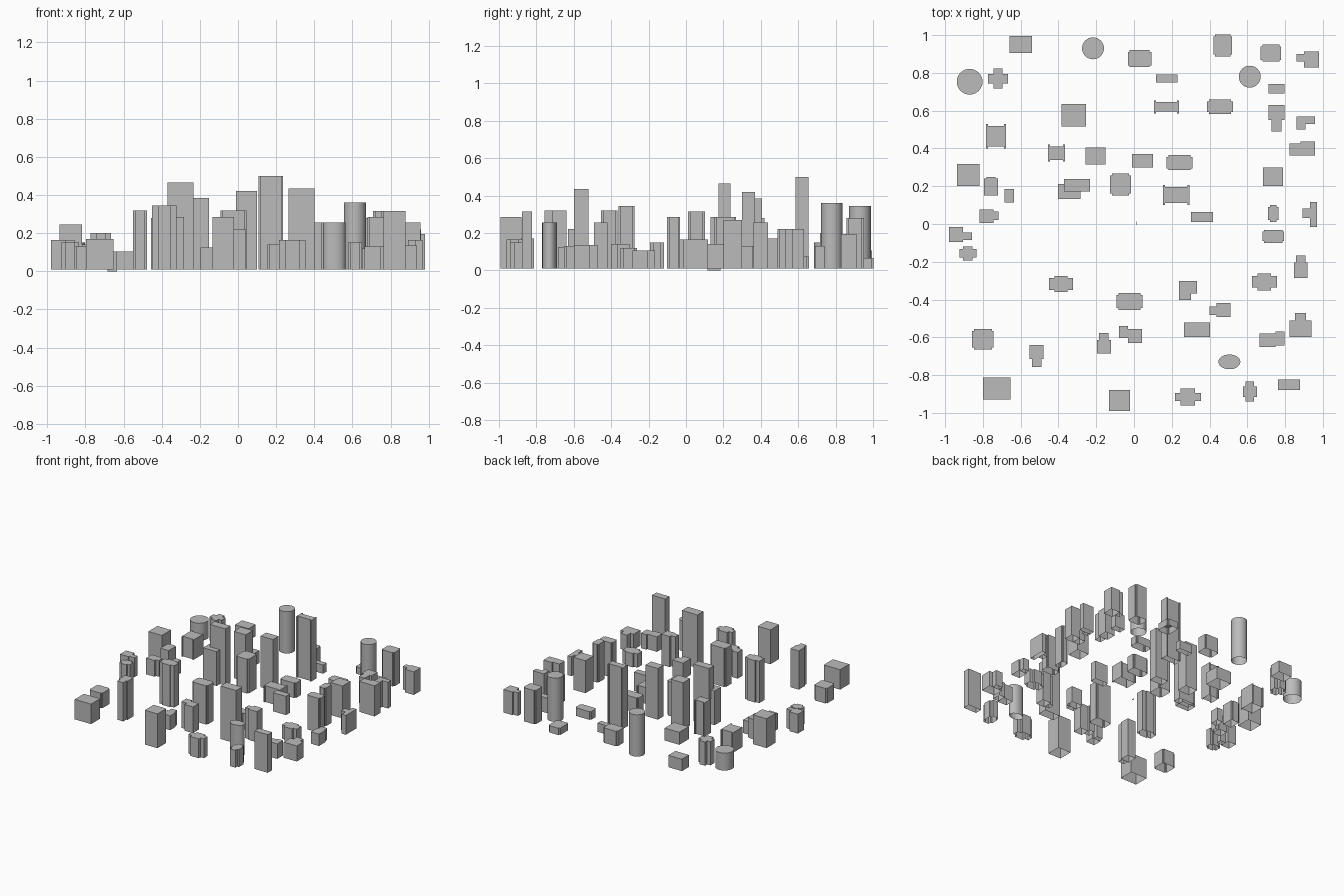
import bpy
import bmesh
from math import cos, sin, tau

default = bpy.data.objects.get("Cube")
if default:
    bpy.data.objects.remove(default, do_unlink=True)

grey = bpy.data.materials.new("concrete_grey")
grey.use_nodes = True
grey.diffuse_color = (0.5, 0.5, 0.5, 1)
grey.node_tree.nodes["Principled BSDF"].inputs["Base Color"].default_value = grey.diffuse_color

GROUND = 0.01  # most buildings stand slightly above the lowest one


# Footprints: one quadrant of the plan is mirrored to all four corners
def mirrored(x, y, quadrant):
    back = quadrant[::-1]
    plan = list(quadrant)
    plan += [(-u, v) for u, v in back]
    plan += [(-u, -v) for u, v in quadrant]
    plan += [(u, -v) for u, v in back]
    return [((x + u) / 100, (y + v) / 100) for u, v in plan]


def rectangle(x, y, width, depth):
    return mirrored(x, y, [(width / 2, depth / 2)])


def notched(x, y, width, depth, cut=1, cut_y=None):
    a, b = width / 2, depth / 2
    low = b - (cut if cut_y is None else cut_y)
    return mirrored(x, y, [(a, low), (a - cut, low), (a - cut, b)])


def pillared(x, y, width, depth, pillar=1):
    a, b = width / 2, depth / 2
    return mirrored(x, y, [(a, b), (a - pillar, b), (a - pillar, b - pillar)])


def ellipse(x, y, rx, ry):
    steps = 32
    angles = [tau * i / steps for i in range(steps)]
    return [((x + rx * cos(t)) / 100, (y + ry * sin(t)) / 100) for t in angles]


# A building is one or more footprints raised to a roof, open underneath
def building(name, top, *plans, base=GROUND, smooth=False):
    bm = bmesh.new()
    for plan in plans:
        lower = [bm.verts.new((x, y, base)) for x, y in plan]
        upper = [bm.verts.new((x, y, top / 100)) for x, y in plan]
        bm.faces.new(upper)
        for i in range(len(plan)):
            j = (i + 1) % len(plan)
            wall = bm.faces.new((lower[i], lower[j], upper[j], upper[i]))
            wall.smooth = smooth
    if smooth:
        for edge in bm.edges:
            edge.smooth = not any(len(f.verts) > 4 for f in edge.link_faces)
    mesh = bpy.data.meshes.new(name)
    bm.to_mesh(mesh)
    bm.free()
    mesh.materials.append(grey)
    obj = bpy.data.objects.new(name, mesh)
    bpy.context.collection.objects.link(obj)
    return obj


# Round towers
building("round_tower_west", 15, ellipse(-87, 75.3, 6.8, 6.8), smooth=True)
building("round_tower_north", 34.5, ellipse(-21.7, 93, 5.8, 5.8), smooth=True)
building("round_tower_east", 36, ellipse(61.3, 78, 5.8, 5.8), smooth=True)
building("oval_tower_south", 25.5, ellipse(50.5, -73, 5.8, 3.9), smooth=True)

# Plain rectangular blocks
building("low_block_north", 10.5, rectangle(-60, 95, 12, 9))
building("low_slab_north", 8, rectangle(17.3, 77, 11.5, 4.4))
building("low_block_east", 13, rectangle(75.5, 71.5, 8.5, 5))
building("broad_block", 11, rectangle(-32, 57.5, 13, 12))
building("tall_block_centre", 38.5, rectangle(-20.5, 36, 10.6, 9))
building("tall_block_inner", 42, rectangle(4.5, 33.5, 11, 7))
building("block_west", 24.5, rectangle(-87.7, 26, 12, 11.6))
building("small_block_west", 10.5, rectangle(-66, 15, 5, 7), base=0)
building("tower_slab", 46.5, rectangle(-30.2, 20.5, 13.8, 6.4))
building("tower_slab_annex", 28.5, rectangle(-34.2, 17.2, 12, 8))
building("block_east", 27, rectangle(73.5, 25, 10.6, 10))
building("low_slab_centre", 16, rectangle(36, 3.7, 11.6, 5.2))
building("tall_slab_south", 43.5, rectangle(33.3, -56, 13.8, 7.5))
building("wide_block_south", 17, rectangle(-72.6, -87, 14.5, 11.6))
building("block_south", 28.5, rectangle(-7.7, -93.5, 11.2, 11.2))
building("tall_slab_corner", 31.5, rectangle(82, -85, 11.6, 5.5))
building("tiny_marker", 1.5, rectangle(1.2, 0.4, 0.5, 2))

# Blocks with notched corners
building("notched_block_north", 13, notched(3, 87.5, 12.5, 9))
building("notched_low_block", 6.5, notched(47, 94.5, 10, 11.5))
building("notched_tower_north", 28, notched(72.5, 90.5, 10.8, 9.2))
building("notched_low_slab", 7.5, notched(45.5, 62, 13.7, 7.6))
building("notched_block_inner", 13, notched(24, 32.5, 13.7, 8))
building("notched_tower_centre", 28.5, notched(-7.2, 21, 11, 11.6))
building("notched_tower_south", 32, notched(-2.4, -41, 13.7, 9))
building("notched_block_west", 13, notched(-80, -61, 11.4, 10.8))
building("notched_tower_east", 28.5, notched(73.7, -6.6, 11.6, 7))
building("notched_slim_tower", 31.5, notched(73.7, 5.6, 5.6, 9))

# Cross-shaped blocks
building("cross_block_west", 20, notched(-72, 77, 10.6, 10.6, 2.8))
building("cross_tower", 34.5, notched(-38.6, -31.8, 12.8, 8.4, 3, 1))
building("cross_block_east", 12, notched(69, -30.6, 13.2, 9, 3, 1.5))
building("cross_block_south", 16.5, notched(28.5, -91.6, 13.8, 8.8, 3, 2.2))
building("cross_block_small", 15, notched(61.3, -88.8, 7.4, 10.6, 1.4, 2.4))
building("cross_block_low", 15, notched(-88, -15.5, 9, 7.4, 2, 1.5))

# Blocks with corner pillars
building("pillared_tower_north", 50, pillared(17.2, 62, 13, 7))
building("pillared_block_west", 17, pillared(-73, 46.5, 10.6, 13))
building("pillared_tower_west", 28, pillared(-41, 37.5, 9, 9))
building("pillared_block_centre", 14, pillared(22.4, 15.4, 14, 10.6))

# Blocks with a narrower wing
building("winged_block_north", 19.5, rectangle(94, 87, 8, 8.5), rectangle(88, 88, 4, 4.2))
building("tee_block_east", 22, rectangle(75.5, 59, 8.4, 8), rectangle(75.5, 52, 5.2, 6))
building("ell_block_east", 22, rectangle(91, 55, 9.8, 4), rectangle(88.5, 51.5, 4.8, 3))
building("winged_tower_east", 25.5, rectangle(92, 40, 7.6, 7.6), rectangle(85.2, 39.5, 6, 6.4))
building("tee_block_west", 17, rectangle(-75.7, 19.5, 7.4, 9), rectangle(-75.7, 24.4, 5, 0.8))
building("spur_block_west", 14, rectangle(-78, 4, 7.4, 7.2), rectangle(-73, 4.4, 2.6, 4.6))
building("spur_block_far_west", 16.5, rectangle(-94.3, -5.6, 7.4, 7.8), rectangle(-88.2, -6.6, 4.8, 4))
building("spur_block_far_east", 16.5, rectangle(95, 5, 3.6, 13.4), rectangle(91.2, 5.6, 4, 5))
building("tee_block_low", 10.5, rectangle(88.3, -24.6, 7.2, 8.2), rectangle(88.3, -18.6, 5, 3.8))
building("ell_block_centre", 14, rectangle(28.5, -33.5, 9.6, 6.4), rectangle(27, -38.4, 6.4, 3.6))
building("winged_tower_south", 25.5, rectangle(47.5, -45.6, 7.4, 7.4), rectangle(42, -46, 3.8, 4.4))
building("tee_block_corner", 13.5, rectangle(88.2, -55.5, 11.6, 8.6), rectangle(88.2, -49.2, 5.8, 4))
building("stepped_block_south", 13, rectangle(70.6, -61.6, 8.4, 7), rectangle(77.3, -60.5, 5, 7.4))
building("tee_block_south", 12.5, rectangle(-16, -65, 7.4, 7), rectangle(-16, -59.6, 5, 3.8))
building("stepped_block_centre", 22, rectangle(0.5, -59.4, 7.4, 7.4), rectangle(-5.6, -57.2, 4.8, 6.4))
building("tee_tower_south", 32, rectangle(-51.5, -67.8, 7.4, 7.6), rectangle(-51.5, -73.6, 5.2, 4))
